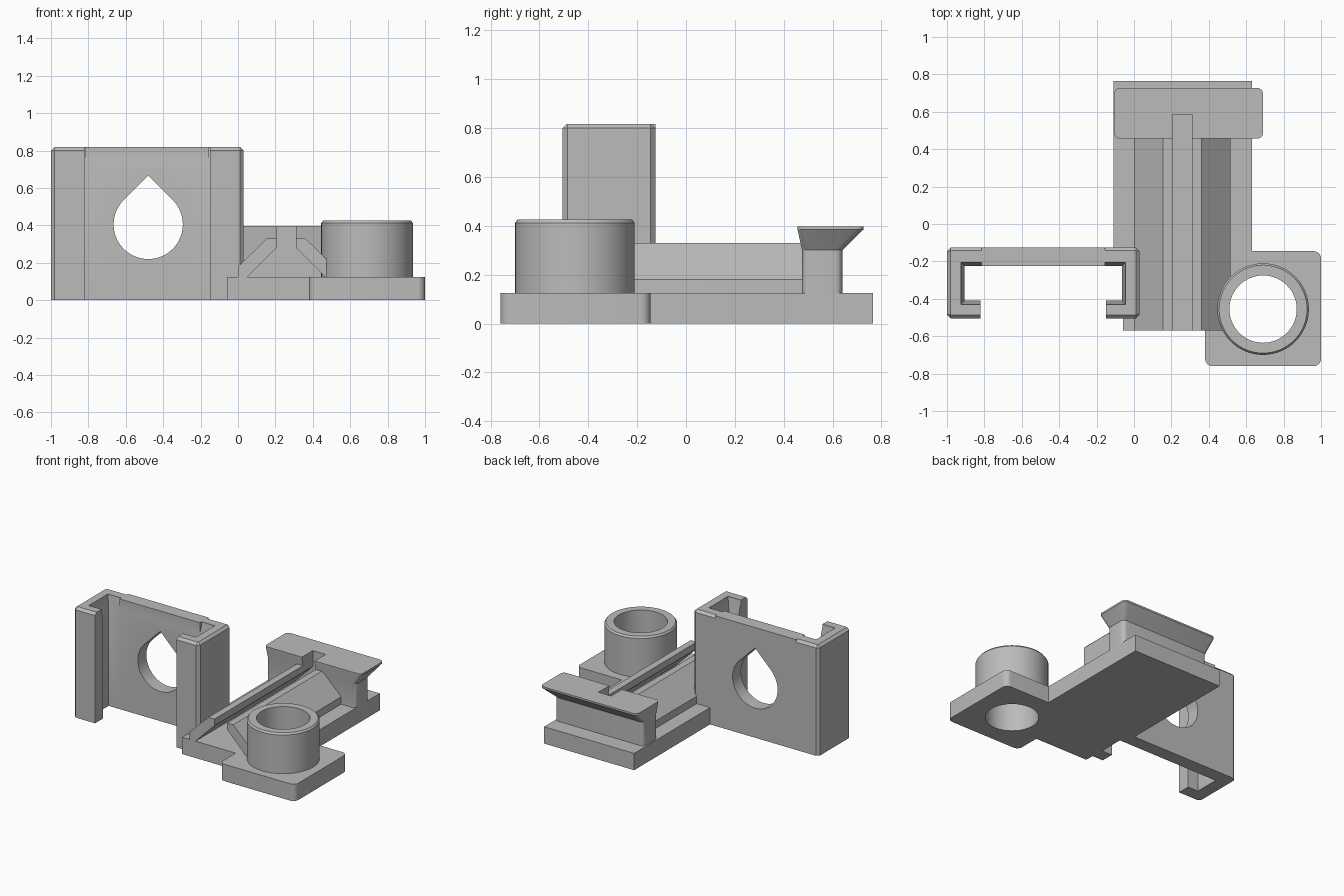
import bpy, bmesh, math
from math import cos, sin, pi

cube = bpy.data.objects.get("Cube")
if cube:
    bpy.data.objects.remove(cube, do_unlink=True)

grey = bpy.data.materials.new("matte grey")
grey.use_nodes = True
grey.diffuse_color = (0.5, 0.5, 0.5, 1)
grey.node_tree.nodes["Principled BSDF"].inputs["Base Color"].default_value = (0.5, 0.5, 0.5, 1)


def loft(name, levels, axis="z"):
    """Skin matching 2D loops, given as (height, loop), and cap both ends."""
    bm = bmesh.new()
    place = (lambda u, v, h: (u, v, h)) if axis == "z" else (lambda u, v, h: (u, h, v))
    rings = [[bm.verts.new(place(u, v, h)) for u, v in loop] for h, loop in levels]
    n = len(rings[0])
    for a, b in zip(rings, rings[1:]):
        for i in range(n):
            j = (i + 1) % n
            bm.faces.new((a[i], a[j], b[j], b[i]))
    bm.faces.new(rings[0])
    bm.faces.new(rings[-1])
    bmesh.ops.remove_doubles(bm, verts=bm.verts, dist=1e-5)
    bmesh.ops.recalc_face_normals(bm, faces=bm.faces)
    mesh = bpy.data.meshes.new(name)
    bm.to_mesh(mesh)
    bm.free()
    mesh.materials.append(grey)
    ob = bpy.data.objects.new(name, mesh)
    bpy.context.collection.objects.link(ob)
    return ob


def arc(cx, cy, r, start, end, n=6):
    return [(cx + r * cos(start + (end - start) * i / n),
             cy + r * sin(start + (end - start) * i / n)) for i in range(n + 1)]


def circle(cx, cy, r, n=64):
    return arc(cx, cy, r, 0, 2 * pi, n)[:-1]


def rounded_rect(x0, x1, y0, y1, r):
    corners = [(x1 - r, y1 - r), (x0 + r, y1 - r), (x0 + r, y0 + r), (x1 - r, y0 + r)]
    return [p for i, (x, y) in enumerate(corners)
            for p in arc(x, y, r, i * pi / 2, (i + 1) * pi / 2)]


def activate(ob):
    bpy.ops.object.select_all(action="DESELECT")
    ob.select_set(True)
    bpy.context.view_layer.objects.active = ob


def cut(ob, cutter):
    mod = ob.modifiers.new("cut", "BOOLEAN")
    mod.operation = "DIFFERENCE"
    mod.solver = "EXACT"
    mod.object = cutter
    activate(ob)
    bpy.ops.object.modifier_apply(modifier=mod.name)


plate_top = 0.125
boss_x, boss_y = 0.69, -0.455

# Base plate with the rounded tab under the boss
r = 0.04
outline = [(-0.06, -0.57), (0.38, -0.57)]
outline += arc(0.38 + r, -0.76 + r, r, pi, 1.5 * pi)
outline += arc(1 - r, -0.76 + r, r, 1.5 * pi, 2 * pi)
outline += arc(1 - r, -0.145 - r, r, 0, pi / 2)
outline += [(0.63, -0.145), (0.63, 0.765), (-0.11, 0.765), (-0.11, -0.13), (-0.06, -0.13)]
base = loft("base_plate", [(0, outline), (plate_top, outline)])

# Round boss with a softened rim
boss = loft("socket_boss", [(plate_top, circle(boss_x, boss_y, 0.245)),
                            (0.412, circle(boss_x, boss_y, 0.245)),
                            (0.425, circle(boss_x, boss_y, 0.235))])

# Roof-shaped rail along the plate
roof = [(0, plate_top), (0, 0.18), (0.155, 0.33), (0.36, 0.33), (0.515, 0.18), (0.515, plate_top)]
rail = loft("slotted_rail", [(-0.57, roof), (0.475, roof)], "y")

# Cross head: straight stem flaring to a wide flat top
stem = rounded_rect(-0.1, 0.63, 0.475, 0.64, 0.03)
brim = rounded_rect(-0.105, 0.69, 0.457, 0.727, 0.03)
head = loft("cross_head", [(plate_top, stem), (0.3, stem), (0.385, brim), (0.398, brim)])


# Upright C-shaped holder: plate, side walls and lips
def holder_loop(c, f):
    half = [(0.33, -0.125), (0.33, -0.125 - c), (0.495, -0.125 - c), (0.515 - c, -0.145),
            (0.515 - c, -0.485), (0.495, -0.505 + c), (0.335, -0.505 + c),
            (0.335, -0.41 - f), (0.42 + f, -0.41 - f), (0.42 + f, -0.225 + f),
            (0.33, -0.225 + f), (0.33, -0.225)]
    mid = -0.485
    return [(mid + u, y) for u, y in half] + [(mid - u, y) for u, y in reversed(half)]


holder = loft("clip_holder", [(0, holder_loop(0, 0)), (0.74, holder_loop(0, 0)),
                              (0.8, holder_loop(0, 0.02)), (0.818, holder_loop(0.018, 0.02))])

# Openings: boss bore, dovetail slot and teardrop hole
bore_loop = circle(boss_x, boss_y, 0.18)
bore = loft("bore_cutter", [(-0.1, bore_loop), (0.6, bore_loop)])
slot_loop = [(0.045, 0.12), (0.205, 0.28), (0.205, 0.5), (0.31, 0.5), (0.31, 0.28), (0.47, 0.12)]
slot = loft("slot_cutter", [(-0.7, slot_loop), (0.585, slot_loop)], "y")
drop_loop = arc(-0.48, 0.405, 0.185, 0.75 * pi, 2.25 * pi, 48) + [(-0.48, 0.405 + 0.185 * 2 ** 0.5)]
drop = loft("teardrop_cutter", [(-0.3, drop_loop), (0, drop_loop)], "y")

for ob, cutter in [(base, bore), (boss, bore), (rail, bore), (rail, slot), (head, slot), (holder, drop)]:
    cut(ob, cutter)
for cutter in (bore, slot, drop):
    bpy.data.objects.remove(cutter, do_unlink=True)

for ob in (base, boss, rail, head, holder):
    activate(ob)
    bpy.ops.object.shade_smooth_by_angle(angle=math.radians(30))
